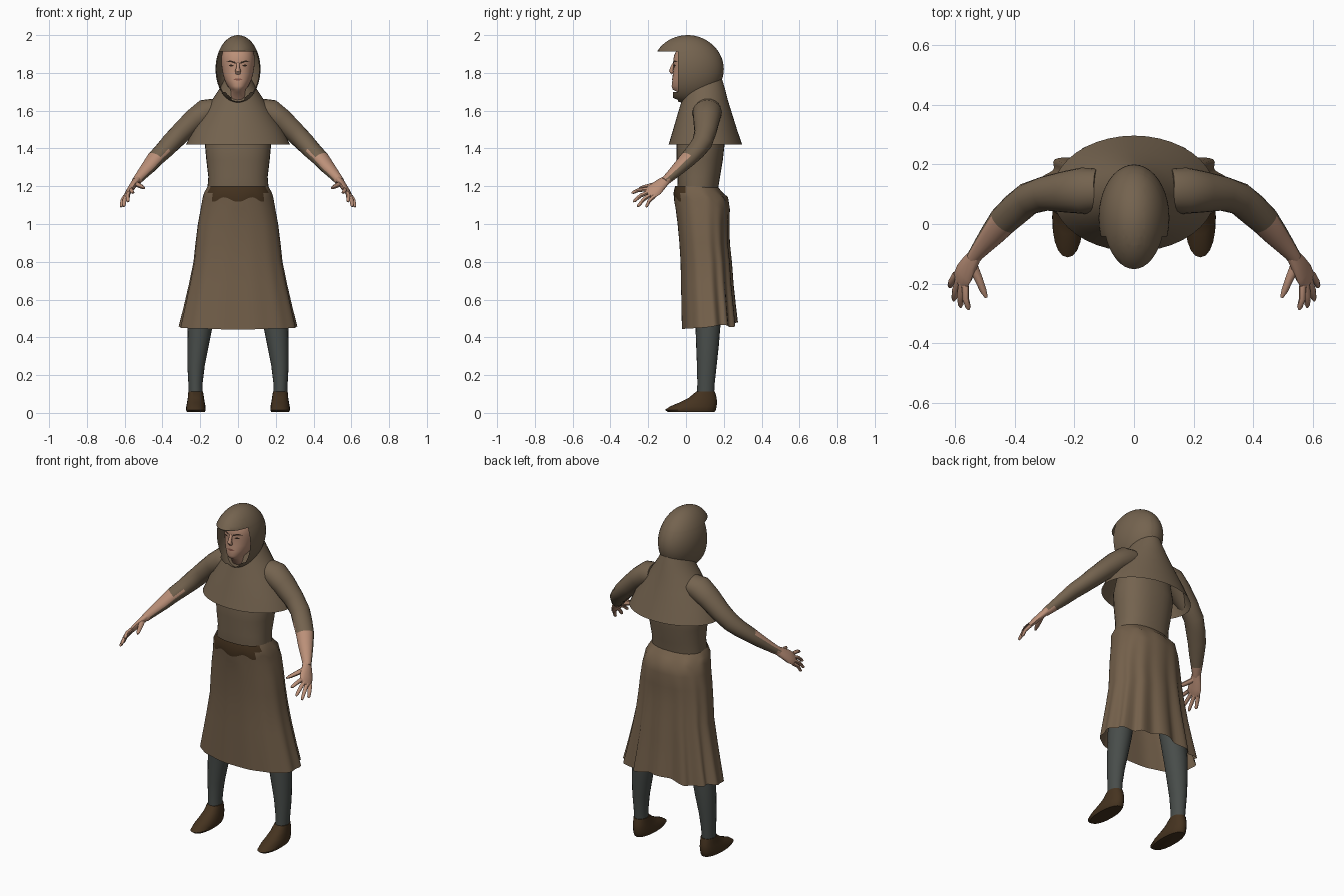
import bpy, bmesh, math
from mathutils import Vector
from mathutils.bvhtree import BVHTree

cube = bpy.data.objects.get("Cube")
if cube:
    bpy.data.objects.remove(cube)


def material(name, r, g, b):
    m = bpy.data.materials.new(name)
    m.use_nodes = True
    m.diffuse_color = (r, g, b, 1)
    bsdf = m.node_tree.nodes["Principled BSDF"]
    bsdf.inputs["Base Color"].default_value = (r, g, b, 1)
    bsdf.inputs["Roughness"].default_value = 0.9
    return m


WOOL = material("brown wool", 0.175, 0.125, 0.078)
SKIRT = material("skirt brown", 0.175, 0.118, 0.07)
DARK = material("dark leather", 0.06, 0.033, 0.014)
HOSE = material("grey hose", 0.065, 0.074, 0.069)
SKIN = material("skin", 0.50, 0.28, 0.19)
LIPS = material("lips", 0.25, 0.10, 0.07)
HAIR = material("dark brows", 0.03, 0.018, 0.012)


def finish(name, bm, mats, rule=None, angle=45):
    bmesh.ops.recalc_face_normals(bm, faces=bm.faces)
    if rule:
        for f in bm.faces:
            f.material_index = rule(f.calc_center_median(), f.normal)
    me = bpy.data.meshes.new(name)
    bm.to_mesh(me)
    bm.free()
    for m in mats:
        me.materials.append(m)
    ob = bpy.data.objects.new(name, me)
    bpy.context.collection.objects.link(ob)
    bpy.ops.object.select_all(action="DESELECT")
    ob.select_set(True)
    bpy.context.view_layer.objects.active = ob
    bpy.ops.object.shade_smooth_by_angle(angle=math.radians(angle))
    return ob


def skin_rings(rings, caps):
    bm = bmesh.new()
    loops = [[bm.verts.new(p) for p in ring] for ring in rings]
    n = len(loops[0])
    for a, b in zip(loops, loops[1:]):
        for i in range(n):
            j = (i + 1) % n
            bm.faces.new((a[i], a[j], b[j], b[i]))
    if caps:
        bm.faces.new(loops[0])
        bm.faces.new(loops[-1])
    return bm


def spow(v, e):
    return math.copysign(abs(v) ** (2 / e), v)


def stack(name, rows, mats, n=32, e=2.0, caps=False, side=1, mod=None, rule=None):
    """Horizontal rounded sections: (z, centre x, half width, front y, back y)."""
    rings = []
    for z, cx, rx, y0, y1 in rows:
        ring = []
        for i in range(n):
            t = math.tau * i / n
            k, dz = mod(t, z) if mod else (1, 0)
            ring.append((side * (cx + k * rx * spow(math.cos(t), e)),
                         (y0 + y1) / 2 + k * (y1 - y0) / 2 * spow(math.sin(t), e), z + dz))
        rings.append(ring)
    return finish(name, skin_rings(rings, caps), mats, rule)


def tube(name, path, mats, n=12, across=None, side=1, rule=None):
    """Sweep along (point, radius across, radius through)."""
    pts = [Vector(p) for p, _, _ in path]
    rings = []
    for i, (_, ra, rb) in enumerate(path):
        d = (pts[min(i + 1, len(pts) - 1)] - pts[max(i - 1, 0)]).normalized()
        u = Vector(across) if across else d.cross(Vector((0, 0, 1)))
        u = (u - d * u.dot(d)).normalized()
        v = d.cross(u)
        ring = []
        for k in range(n):
            t = math.tau * k / n
            p = pts[i] + u * ra * math.cos(t) + v * rb * math.sin(t)
            ring.append((side * p.x, p.y, p.z))
        rings.append(ring)
    return finish(name, skin_rings(rings, True), mats, rule)


# Torso and shoulder cape
stack("torso", [(1.10, 0, .15, -.03, .16), (1.19, 0, .162, -.045, .17), (1.25, 0, .157, -.045, .18),
                (1.34, 0, .168, -.05, .195), (1.43, 0, .176, -.05, .205), (1.58, 0, .15, -.02, .19)], [WOOL], e=2.3)
stack("shoulder_cape", [(1.77, 0, .07, .01, .19), (1.72, 0, .095, -.005, .205), (1.66, 0, .135, -.02, .22),
                        (1.58, 0, .185, -.045, .245), (1.50, 0, .238, -.068, .27), (1.42, 0, .275, -.092, .297)],
      [WOOL], n=40)


# Skirt with folds deepening toward the back hem, and a dark waist patch
def folds(t, z):
    low = max(0, (1.15 - z) / 0.7)
    back = 0.12 + 0.88 * max(0, math.sin(t) + 0.25) / 1.25
    k = 1 - 0.16 * low * back * (0.5 - 0.5 * math.cos(13 * (t - math.pi / 2)))
    hem = 0.012 * (math.sin(t) + math.sin(5 * t) * back) if z < 0.5 else 0
    rag = 0.012 * math.sin(9 * t) if 1.1 < z < 1.15 else 0
    return k, hem + rag


def waist_patch(c, n):
    return int((c.z > 1.165 and c.y < 0) or (c.z > 1.13 and c.y < 0 and abs(c.x) < .135))


stack("skirt", [(1.20, 0, .160, -.058, .165), (1.165, 0, .180, -.066, .195), (1.13, 0, .188, -.062, .222),
                (1.08, 0, .198, -.055, .232), (1.00, 0, .213, -.045, .230), (.90, 0, .226, -.036, .232),
                (.80, 0, .237, -.03, .243), (.68, 0, .262, -.028, .252), (.56, 0, .290, -.026, .265),
                (.455, 0, .316, -.024, .275)], [SKIRT, DARK], n=104, e=2.3, mod=folds, rule=waist_patch)

# Hood: egg shape with the face opening cut away, leaving a peak and cheek flaps
bm = bmesh.new()
bmesh.ops.create_uvsphere(bm, u_segments=40, v_segments=28, radius=1)
for v in bm.verts:
    v.co = (v.co.x * .119, v.co.y * .18 + .02 - .01 * v.co.z ** 2, v.co.z * .18 + 1.82)
    if v.co.z > 1.9 and v.co.y < 0:
        v.co.y *= 1.12
for co, no in (((0, 0, 1.912), (0, 0, 1)), ((0, -.042, 0), (0, 1, 0)), ((0, 0, 1.70), (0, 0, 1)),
               ((0, -.07, 0), (0, 1, 0)), ((.035, 0, 0), (1, 0, 0)), ((-.035, 0, 0), (1, 0, 0))):
    bmesh.ops.bisect_plane(bm, geom=bm.verts[:] + bm.edges[:] + bm.faces[:], plane_co=co, plane_no=no)


def opening(c):
    flap = c.z < 1.70 and c.y > -.07 and abs(c.x) > .035
    return c.z < 1.912 and c.y < -.042 and not flap


bmesh.ops.delete(bm, geom=[f for f in bm.faces if opening(f.calc_center_median())], context="FACES")
finish("hood", bm, [WOOL])

# Head
head = stack("head", [(1.64, 0, .055, -.01, .10), (1.698, 0, .04, -.045, .10), (1.712, 0, .04, -.07, .10),
                      (1.73, 0, .055, -.076, .11), (1.76, 0, .070, -.072, .12), (1.79, 0, .079, -.070, .13),
                      (1.83, 0, .086, -.065, .14), (1.855, 0, .088, -.068, .14), (1.89, 0, .087, -.064, .14),
                      (1.93, 0, .077, -.045, .12), (1.96, 0, .05, -.01, .09)], [SKIN], n=36, e=2.2, caps=True)
tree = BVHTree.FromPolygons([v.co for v in head.data.vertices], [p.vertices for p in head.data.polygons])

# Nose
tube("nose", [((0, -.064, 1.852), .009, .006), ((0, -.074, 1.83), .009, .009),
              ((0, -.079, 1.81), .015, .012), ((0, -.070, 1.796), .013, .008)], [SKIN], n=10, across=(1, 0, 0))


def face_plate(name, outline, mat):
    bm = bmesh.new()
    verts = []
    for x, z in outline:
        hit = tree.ray_cast(Vector((x, -1, z)), Vector((0, 1, 0)))[0]
        verts.append(bm.verts.new((x, hit.y - .003, z)))
    bm.faces.new(verts)
    finish(name, bm, [mat])


# Brows, eyes and mouth
for s, label in ((1, "left"), (-1, "right")):
    face_plate(label + "_brow", [(s * .014, 1.848), (s * .04, 1.858), (s * .064, 1.857),
                                 (s * .042, 1.867), (s * .014, 1.858)], HAIR)
    face_plate(label + "_eye", [(s * .02, 1.838), (s * .036, 1.833), (s * .052, 1.839), (s * .036, 1.845)], HAIR)
face_plate("mouth", [(-.026, 1.764), (0, 1.759), (.026, 1.764), (.012, 1.771), (-.012, 1.771)], LIPS)

# Limbs
spread = Vector((.5, .63, -.59))
knuckle = Vector((.582, -.188, 1.165))
tips = [(.556, -.288, 1.165), (.583, -.28, 1.118), (.606, -.258, 1.092), (.620, -.212, 1.09)]
for s, label in ((1, "left"), (-1, "right")):
    def bare(c, n):
        return int(c.z < 1.235 or (c.z < 1.375 and n.dot(Vector((0, -.7, .7))) > .35))

    # Sleeve split open along the forearm
    tube(label + "_arm", [((.12, .115, 1.605), .07, .06), ((.17, .112, 1.592), .078, .07),
                          ((.23, .108, 1.55), .07, .062), ((.30, .102, 1.485), .058, .056),
                          ((.355, .085, 1.43), .055, .052), ((.395, .052, 1.387), .054, .046),
                          ((.44, .01, 1.343), .050, .041), ((.475, -.033, 1.30), .042, .035),
                          ((.51, -.075, 1.26), .032, .028), ((.53, -.10, 1.237), .026, .025),
                          ((.54, -.115, 1.225), .024, .022)], [WOOL, SKIN], n=20, side=s, rule=bare)
    # Hand
    tube(label + "_palm", [((.53, -.10, 1.237), .024, .020), ((.55, -.13, 1.213), .034, .019),
                           (knuckle + Vector((-.012, .024, .018)), .043, .017), (knuckle, .041, .013),
                           (knuckle + Vector((.004, -.012, -.009)), .034, .008)], [SKIN], across=spread, side=s)
    for i, tip in enumerate(tips):
        base = knuckle + spread * (i - 1.5) * .021
        tip = Vector(tip)
        mid = base.lerp(tip, .5) + Vector((.004, -.004, .005))
        tube(f"{label}_finger_{i + 1}", [(base, .012, .011), (mid, .011, .010), (base.lerp(tip, .9), .009, .008),
                                         (tip, .004, .004)], [SKIN], n=8, side=s)
    tube(label + "_thumb", [((.545, -.135, 1.215), .018, .015), ((.522, -.185, 1.203), .014, .013),
                            ((.506, -.225, 1.195), .011, .010), ((.496, -.247, 1.19), .005, .005)], [SKIN], n=8, side=s)
    # Leg and shoe
    stack(label + "_leg", [(.09, .224, .036, .058, .148), (.16, .225, .038, .060, .152), (.25, .222, .046, .058, .162),
                           (.35, .212, .056, .054, .173), (.46, .200, .066, .050, .182), (.62, .18, .075, .04, .185),
                           (1.0, .10, .08, .01, .18)],
          [HOSE, DARK], n=20, side=s, rule=lambda c, n: int(c.z > .62))
    stack(label + "_shoe", [(.004, .223, .046, -.095, .150), (.016, .223, .052, -.112, .158),
                            (.034, .223, .051, -.085, .162), (.055, .223, .047, -.035, .164),
                            (.08, .223, .043, .015, .162), (.113, .224, .039, .054, .153)],
          [DARK], n=20, e=2.2, caps=True, side=s)
